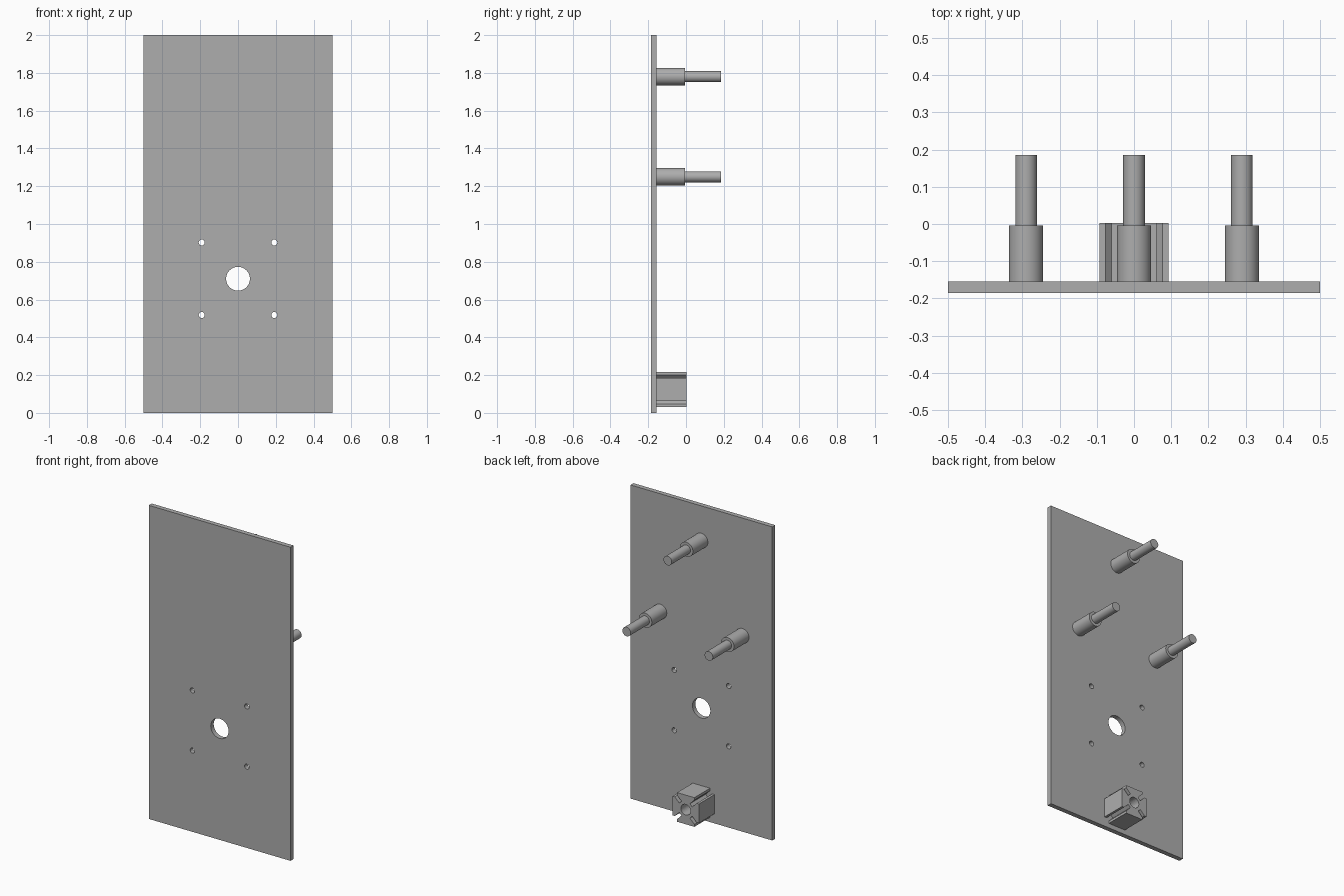
import bpy, bmesh, math
from mathutils import Matrix, Vector

cube = bpy.data.objects.get("Cube")
if cube:
    bpy.data.objects.remove(cube, do_unlink=True)

grey = bpy.data.materials.new("plain grey")
grey.use_nodes = True
colour = (0.42, 0.42, 0.42, 1)
grey.diffuse_color = colour
grey.node_tree.nodes["Principled BSDF"].inputs["Base Color"].default_value = colour

PLATE_FRONT, PLATE_BACK = -0.185, -0.155


def finish(name, bm, smooth=True):
    bmesh.ops.recalc_face_normals(bm, faces=bm.faces)
    mesh = bpy.data.meshes.new(name)
    bm.to_mesh(mesh)
    bm.free()
    mesh.materials.append(grey)
    obj = bpy.data.objects.new(name, mesh)
    bpy.context.collection.objects.link(obj)
    if smooth:
        bpy.ops.object.select_all(action="DESELECT")
        obj.select_set(True)
        bpy.context.view_layer.objects.active = obj
        bpy.ops.object.shade_smooth_by_angle(angle=math.radians(30))
    return obj


def add_rod(bm, x, z, radius, y0, y1, sides=48):
    # Cylinder lying along y
    place = Matrix.Translation((x, (y0 + y1) / 2, z)) @ Matrix.Rotation(math.pi / 2, 4, "X")
    bmesh.ops.create_cone(bm, cap_ends=True, segments=sides, radius1=radius,
                          radius2=radius, depth=y1 - y0, matrix=place)


def extrude_profile(bm, points, y0, y1):
    # Closed (x, z) outline pushed along y
    face = bm.faces.new([bm.verts.new((x, y0, z)) for x, z in points])
    result = bmesh.ops.extrude_face_region(bm, geom=[face])
    verts = [v for v in result["geom"] if isinstance(v, bmesh.types.BMVert)]
    bmesh.ops.translate(bm, vec=(0, y1 - y0, 0), verts=verts)


# Plate with one shaft hole and four screw holes
bm = bmesh.new()
extrude_profile(bm, [(-0.5, 0), (0.5, 0), (0.5, 2), (-0.5, 2)], PLATE_FRONT, PLATE_BACK)
plate = finish("mounting_plate", bm, smooth=False)

bm = bmesh.new()
add_rod(bm, 0, 0.71, 0.063, -0.3, 0)
for sx in (-1, 1):
    for sz in (-1, 1):
        add_rod(bm, sx * 0.192, 0.71 + sz * 0.192, 0.016, -0.3, 0, 24)
cutter = finish("hole_cutter", bm, smooth=False)
cutter.hide_render = True
cutter.hide_viewport = True
cut = plate.modifiers.new("holes", "BOOLEAN")
cut.object = cutter
cut.solver = "EXACT"

# Stepped pegs on the back of the plate
for name, x, z in (("top_peg", 0, 1.78), ("left_peg", 0.29, 1.25), ("right_peg", -0.29, 1.25)):
    bm = bmesh.new()
    add_rod(bm, x, z, 0.046, PLATE_BACK, -0.004)
    add_rod(bm, x, z, 0.029, -0.004, 0.185)
    finish(name, bm)

# Slotted block: four tapered caps around a bored hub, with diagonal slots
CENTRE_Z, HALF, CAP, LIP = 0.123, 0.093, 0.061, 0.077
BORE, ROOT = 0.034, 0.03
quarter = [(-ROOT, ROOT + LIP - CAP), (-CAP, LIP), (-CAP, HALF),
           (CAP, HALF), (CAP, LIP), (ROOT, ROOT + LIP - CAP)]
outline = []
for i in range(4):
    turn = Matrix.Rotation(-i * math.pi / 2, 2)
    outline += [turn @ Vector(p) for p in quarter]
bm = bmesh.new()
extrude_profile(bm, [(p.x, p.y + CENTRE_Z) for p in outline], PLATE_BACK, 0.003)
block = finish("slotted_block", bm, smooth=False)

bm = bmesh.new()
add_rod(bm, 0, CENTRE_Z, BORE, PLATE_BACK + 0.001, 0.1, 32)
bore = finish("bore_cutter", bm, smooth=False)
bore.hide_render = True
bore.hide_viewport = True
cut = block.modifiers.new("bore", "BOOLEAN")
cut.object = bore
cut.solver = "EXACT"
